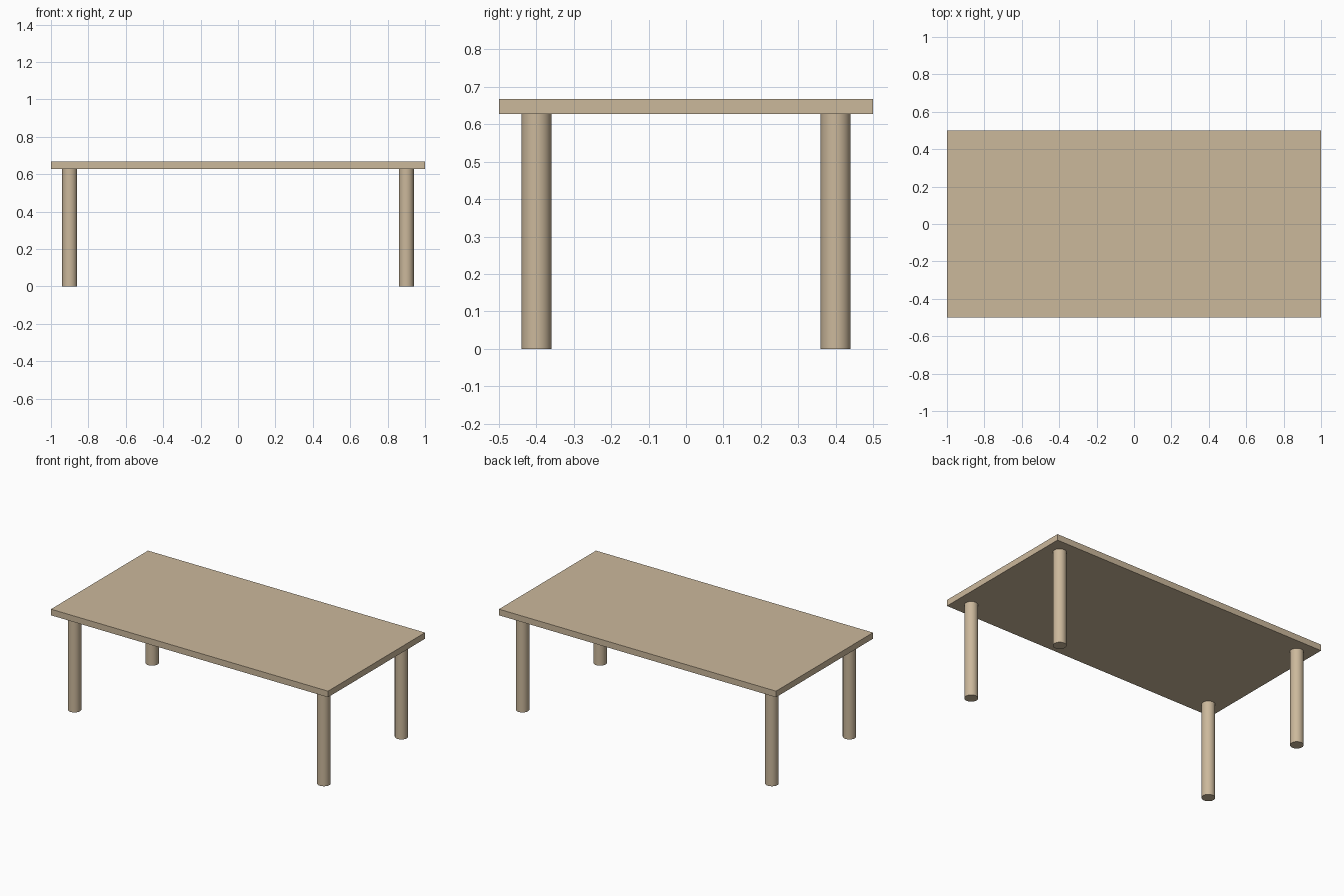
import bpy
import math

if "Cube" in bpy.data.objects:
    bpy.data.objects.remove(bpy.data.objects["Cube"])

TOP_Z = 0.667      # height of the table surface
THICK = 0.04       # thickness of the table top
LEG_R = 0.04
LEG_H = TOP_Z - THICK

wood = bpy.data.materials.new("wood")
wood.diffuse_color = (0.60, 0.48, 0.33, 1)
wood.use_nodes = True
wood.node_tree.nodes["Principled BSDF"].inputs["Base Color"].default_value = wood.diffuse_color

# Table top
bpy.ops.mesh.primitive_cube_add(size=1, location=(0, 0, TOP_Z - THICK / 2))
top = bpy.context.object
top.name = "table_top"
top.scale = (2, 1, THICK)
bpy.ops.object.transform_apply(location=False, rotation=False, scale=True)
top.data.materials.append(wood)

# Four round legs, one near each corner
for side, sx in (("left", -1), ("right", 1)):
    for end, sy in (("front", -1), ("back", 1)):
        bpy.ops.mesh.primitive_cylinder_add(
            vertices=32, radius=LEG_R, depth=LEG_H,
            location=(sx * 0.9, sy * 0.4, LEG_H / 2))
        leg = bpy.context.object
        leg.name = f"{end}_{side}_leg"
        leg.data.materials.append(wood)
        bpy.ops.object.shade_smooth_by_angle(angle=math.radians(30))
